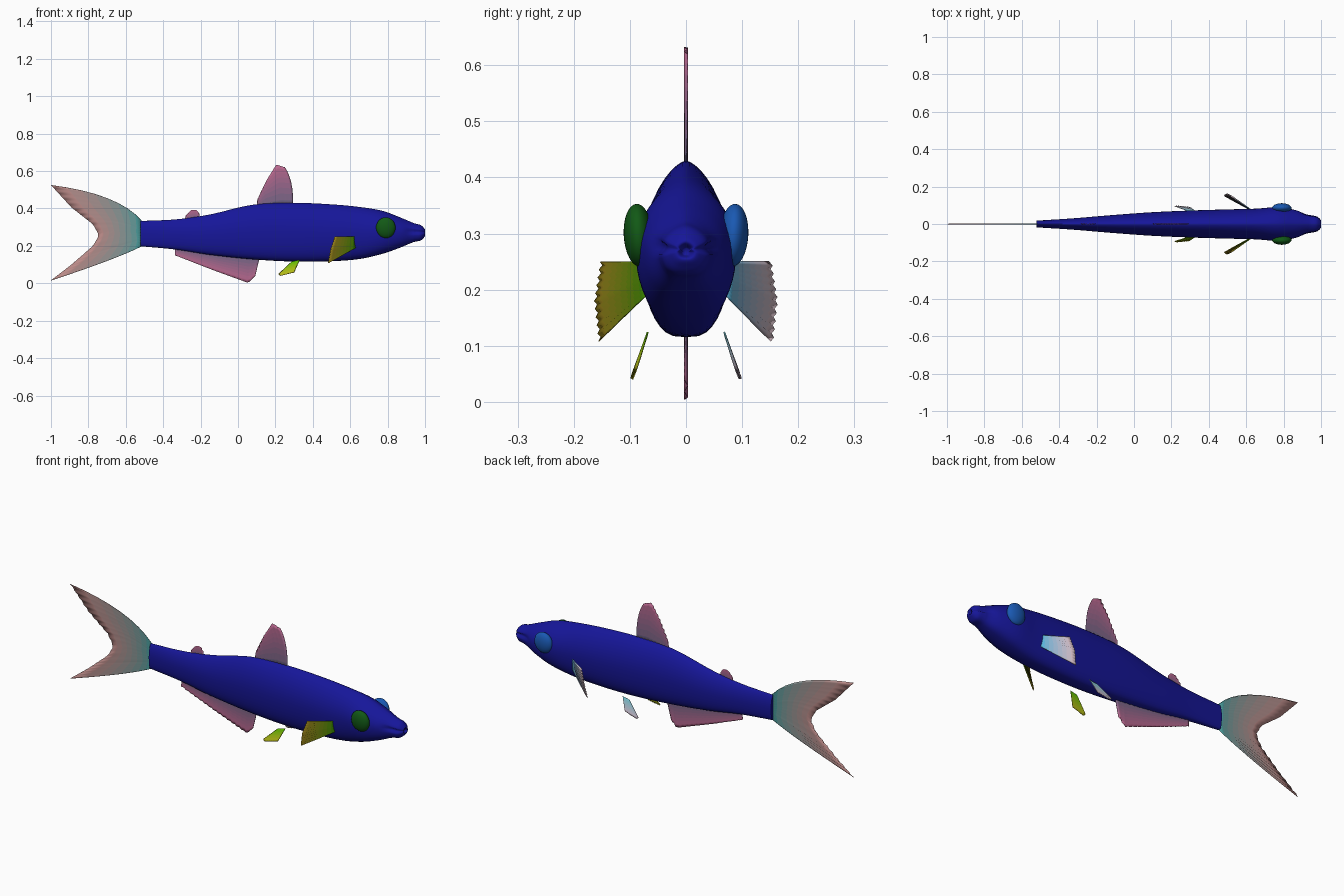
import bpy, math
from mathutils import Vector

if "Cube" in bpy.data.objects:
    bpy.data.objects.remove(bpy.data.objects["Cube"])


def material(name, rgb):
    m = bpy.data.materials.new(name)
    m.diffuse_color = (*rgb, 1)
    m.use_nodes = True
    m.node_tree.nodes["Principled BSDF"].inputs["Base Color"].default_value = m.diffuse_color
    return m


def make(name, verts, faces, mats, indices=None):
    me = bpy.data.meshes.new(name)
    me.from_pydata(verts, [], faces)
    for m in mats:
        me.materials.append(m)
    for i, p in enumerate(me.polygons):
        p.use_smooth = True
        if indices:
            p.material_index = indices[i]
    ob = bpy.data.objects.new(name, me)
    bpy.context.collection.objects.link(ob)
    return ob


def spline(pts, steps):
    """Catmull-Rom through the stations."""
    p = [Vector(q) for q in pts]
    p = [p[0] * 2 - p[1]] + p + [p[-1] * 2 - p[-2]]
    out = []
    for i in range(1, len(p) - 2):
        a, b, c, d = p[i - 1:i + 3]
        for k in range(steps):
            t = k / steps
            out.append(0.5 * (b * 2 + (c - a) * t + (a * 2 - b * 5 + c * 4 - d) * t * t
                              + (b * 3 - a - c * 3 + d) * t ** 3))
    return out + [p[-2]]


def sample(pts, n):
    """n points evenly spaced along a polyline."""
    p = [Vector(q) for q in pts]
    seg = [(b - a).length for a, b in zip(p, p[1:])]
    out = []
    for i in range(n):
        d = sum(seg) * i / (n - 1)
        k = 0
        while k < len(seg) - 1 and d > seg[k]:
            d -= seg[k]
            k += 1
        out.append(p[k].lerp(p[k + 1], min(1, d / seg[k])))
    return out


def fin(name, root, tip, colours, mid=None, rays=12, ridge=0.003):
    """Ribbed sheet from a root line to a tip line, tinted root to tip."""
    n, rows = rays * 2 + 1, 8
    R, T = sample(root, n), sample(tip, n)
    M = sample(mid, n) if mid else [(a + b) / 2 for a, b in zip(R, T)]
    nor = (R[-1] - R[0]).cross(T[n // 2] - R[n // 2]).normalized()
    verts, faces, idx = [], [], []
    for j in range(rows + 1):
        t = j / rows
        for i in range(n):
            p = (R[i] * ((1 - t) * (1 - 2 * t)) + M[i] * (4 * t * (1 - t))
                 + T[i] * (t * (2 * t - 1)))
            verts.append(p + nor * ridge * (1 if i % 2 else -1) * min(1, 0.3 + t))
    for j in range(rows):
        for i in range(n - 1):
            a = j * n + i
            faces.append((a, a + 1, a + n + 1, a + n))
            idx.append(j)
    c0, c1 = Vector(colours[0]), Vector(colours[1])
    mats = [material(f"{name}_tint_{j}", c0.lerp(c1, j / (rows - 1))) for j in range(rows)]
    ob = make(name, verts, faces, mats, idx)
    mod = ob.modifiers.new("thickness", 'SOLIDIFY')
    mod.thickness, mod.offset = 0.002, 0
    return ob


def flat(pts):
    return [(x, 0, z) for x, z in pts]


# Body: egg-shaped sections lofted along x (x, top, bottom, half width)
stations = [(-.52, .333, .198, .018), (-.33, .342, .18, .03), (-.15, .368, .152, .045),
            (.08, .42, .128, .062), (.3, .43, .116, .072), (.5, .422, .118, .078),
            (.65, .408, .13, .082), (.77, .388, .157, .09), (.86, .355, .188, .075),
            (.92, .33, .213, .053), (.945, .32, .222, .048), (.975, .312, .228, .042),
            (.992, .298, .242, .03), (1.0, .285, .255, .016), (.985, .274, .262, .006)]
rings = spline([Vector(s) for s in stations], 6)
N = 40
verts, faces = [], []
for x, top, bot, w in rings:
    mouth = min(1, max(0, (x - .89) / .06))
    for k in range(N):
        a = 2 * math.pi * k / N
        c, s = math.cos(a), math.sin(a)
        y = w * math.copysign(abs(c) ** (1.3 if s > 0 else 0.65), c)
        # mouth crease between the lips
        y *= 1 - 0.3 * mouth * math.exp(-((s - .1) / .15) ** 2)
        verts.append((x, y, (top + bot) / 2 + (top - bot) / 2 * s))
for r in range(len(rings) - 1):
    for k in range(N):
        a, b = r * N + k, r * N + (k + 1) % N
        faces.append((a, b, b + N, a + N))
faces.append(tuple(reversed(range(N))))
faces.append(tuple(range(len(verts) - N, len(verts))))
body = make("body", verts, faces, [material("body_blue", (.008, .008, .32))])
body.data.polygons[len(faces) - 2].use_smooth = False

# Tail fin
pink, teal = (.5, .26, .25), (.07, .33, .33)
fin("tail_fin", flat([(-.515, .335), (-.515, .198)]),
    flat([(-1, .525), (-.89, .405), (-.775, .315), (-.743, .257), (-.775, .2),
          (-.89, .1), (-1, .015)]), (teal, pink),
    flat([(-.7, .455), (-.64, .33), (-.63, .26), (-.64, .2), (-.7, .12)]), rays=18)

# Back, rear back and belly fins on the centre line
rose = ((.17, .13, .24), (.5, .14, .28))
fin("dorsal_fin", flat([(.1, .405), (.295, .41)]),
    flat([(.105, .45), (.155, .555), (.205, .635), (.25, .62)]), rose,
    flat([(.102, .43), (.14, .49), (.22, .54), (.285, .535)]), rays=10)
fin("adipose_fin", flat([(-.285, .335), (-.205, .345)]),
    flat([(-.28, .36), (-.25, .393), (-.222, .393), (-.207, .372)]), rose, rays=5, ridge=.002)
fin("anal_fin", flat([(-.335, .19), (-.1, .155), (.115, .135)]),
    flat([(-.337, .15), (-.14, .073), (.055, .002), (.092, .04)]), rose, rays=16)

# Paired fins and eyes, with different tints on each side
tints = {-1: ("near", ((.05, .27, 0), (.32, .23, .01)), ((.1, .5, 0), (.5, .5, .01)), (.006, .1, .008)),
         1: ("far", ((.1, .45, .7), (.65, .5, .55)), ((.2, .6, .7), (.6, .5, .6)), (.01, .1, .45))}
for s, (side, pec, pel, eye) in tints.items():
    def mir(pts):
        return [(x, y * s, z) for x, y, z in pts]
    fin(f"pectoral_fin_{side}", mir([(.63, .074, .25), (.63, .07, .19)]),
        mir([(.518, .15, .25), (.495, .161, .18), (.482, .153, .108)]), pec, rays=10)
    fin(f"pelvic_fin_{side}", mir([(.33, .068, .125), (.288, .07, .117)]),
        mir([(.30, .09, .058), (.226, .097, .04), (.217, .094, .05)]), pel, rays=7, ridge=.002)
    bpy.ops.mesh.primitive_uv_sphere_add(segments=32, ring_count=16, radius=1,
                                         location=(.79, .085 * s, .297),
                                         rotation=(-.06 * s, 0, 0))
    ob = bpy.context.object
    ob.name = f"eye_{side}"
    ob.scale = (.052, .026, .056)
    ob.data.materials.append(material(f"eye_{side}_colour", eye))
    bpy.ops.object.shade_smooth()
